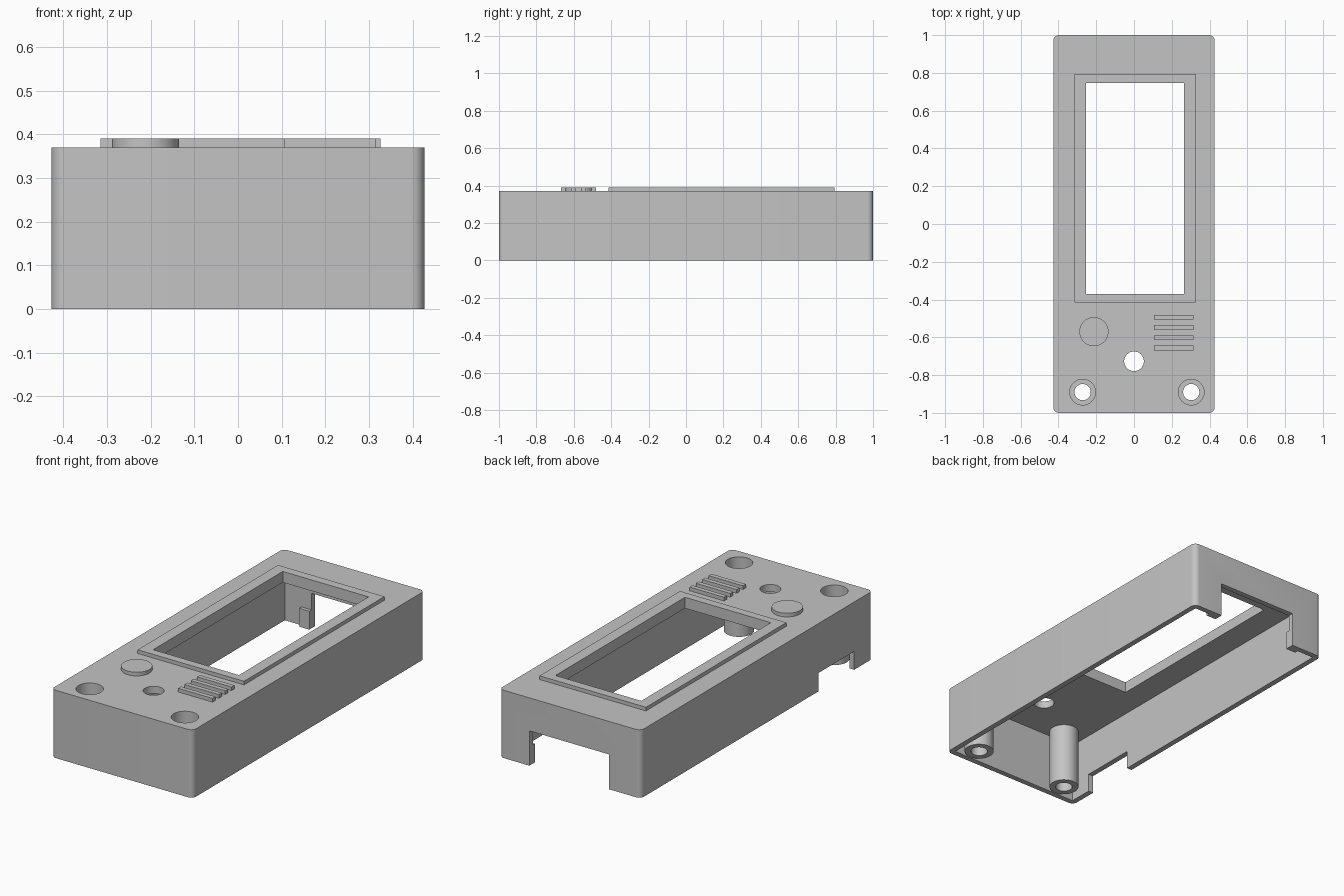
import bpy
import bmesh
import math
from mathutils import Matrix, Vector

if "Cube" in bpy.data.objects:
    bpy.data.objects.remove(bpy.data.objects["Cube"], do_unlink=True)

grey = bpy.data.materials.new("plain grey")
grey.use_nodes = True
grey.diffuse_color = (0.55, 0.55, 0.55, 1)
grey.node_tree.nodes["Principled BSDF"].inputs["Base Color"].default_value = grey.diffuse_color


def make(name, bm):
    mesh = bpy.data.meshes.new(name)
    bm.to_mesh(mesh)
    bm.free()
    mesh.materials.append(grey)
    obj = bpy.data.objects.new(name, mesh)
    bpy.context.collection.objects.link(obj)
    return obj


def box(name, x, y, z, radius=0):
    """Box from min/max pairs, with optional rounded vertical edges."""
    bm = bmesh.new()
    lo, hi = Vector((x[0], y[0], z[0])), Vector((x[1], y[1], z[1]))
    size = hi - lo
    matrix = Matrix.Translation((lo + hi) / 2) @ Matrix.Diagonal((*size, 1))
    bmesh.ops.create_cube(bm, size=1, matrix=matrix)
    if radius:
        upright = [e for e in bm.edges
                   if abs(e.verts[0].co.z - e.verts[1].co.z) > size.z / 2]
        bmesh.ops.bevel(bm, geom=upright, offset=radius, segments=8,
                        profile=0.5, affect='EDGES')
    return make(name, bm)


def cylinder(name, center, radius, z):
    bm = bmesh.new()
    matrix = Matrix.Translation((*center, (z[0] + z[1]) / 2))
    bmesh.ops.create_cone(bm, cap_ends=True, segments=48, radius1=radius,
                          radius2=radius, depth=z[1] - z[0], matrix=matrix)
    return make(name, bm)


def cut(obj, cutters):
    """Subtract the cutters, bake the result and remove the cutters."""
    for cutter in cutters:
        cutter.hide_render = True
        mod = obj.modifiers.new("cut", 'BOOLEAN')
        mod.operation = 'DIFFERENCE'
        mod.solver = 'EXACT'
        mod.object = cutter
    graph = bpy.context.evaluated_depsgraph_get()
    baked = bpy.data.meshes.new_from_object(obj.evaluated_get(graph))
    obj.modifiers.clear()
    obj.data = baked
    for cutter in cutters:
        bpy.data.objects.remove(cutter, do_unlink=True)


TOP, CEILING, RAISED, WALL = 0.37, 0.33, 0.39, 0.03
HALF_X, HALF_Y = 0.427, 1.0
POSTS = {"right": (-0.272, -0.89), "left": (0.303, -0.89)}
NOTCH = (-0.235, 0.245)


def window():
    return box("window_cutter", (-0.253, 0.265), (-0.37, 0.747), (0.2, 0.5))


# Hollow case, open underneath, with window, holes and wall notches
case = box("case", (-HALF_X, HALF_X), (-HALF_Y, HALF_Y), (0, TOP), 0.03)
cutters = [
    box("cavity", (WALL - HALF_X, HALF_X - WALL),
        (WALL - HALF_Y, HALF_Y - WALL), (-0.1, CEILING)),
    window(),
    box("back_notch", NOTCH, (0.9, 1.1), (-0.1, 0.19)),
    box("side_notch", (-0.5, -0.35), (-0.84, -0.53), (-0.1, 0.10)),
    cylinder("small_hole", (0, -0.727), 0.052, (0.2, 0.5)),
]
cutters += [cylinder("screw_recess", c, 0.068, (0.2, 0.5)) for c in POSTS.values()]
cut(case, cutters)

# Raised frame around the window
frame = box("window_frame", (-0.315, 0.327), (-0.415, 0.795), (TOP, RAISED))
cut(frame, [window()])

# Screw posts with a wide recess above and a narrow hole below
parts = [case]
for side, center in POSTS.items():
    post = cylinder(side + "_screw_post", center, 0.075, (0, CEILING + 0.01))
    cut(post, [cylinder("recess", center, 0.068, (0.06, 0.5)),
               cylinder("screw_hole", center, 0.043, (-0.1, 0.5))])
    parts.append(post)

# Round button and speaker ribs
parts.append(cylinder("button", (-0.212, -0.57), 0.077, (TOP, RAISED)))
for i in range(4):
    y = -0.493 - i * 0.0545
    box("speaker_rib", (0.107, 0.315), (y - 0.0125, y + 0.0125), (TOP, RAISED))

# Low tabs inside the back wall beside the notch
for name, x in (("right_tab", (NOTCH[0] - 0.06, NOTCH[0])),
                ("left_tab", (NOTCH[1], NOTCH[1] + 0.06))):
    box(name, x, (0.95, 0.975), (0, 0.10))

# Smooth the round surfaces, keep the edges sharp
bpy.ops.object.select_all(action='DESELECT')
for obj in parts:
    obj.select_set(True)
bpy.context.view_layer.objects.active = case
bpy.ops.object.shade_smooth_by_angle(angle=math.radians(30))
